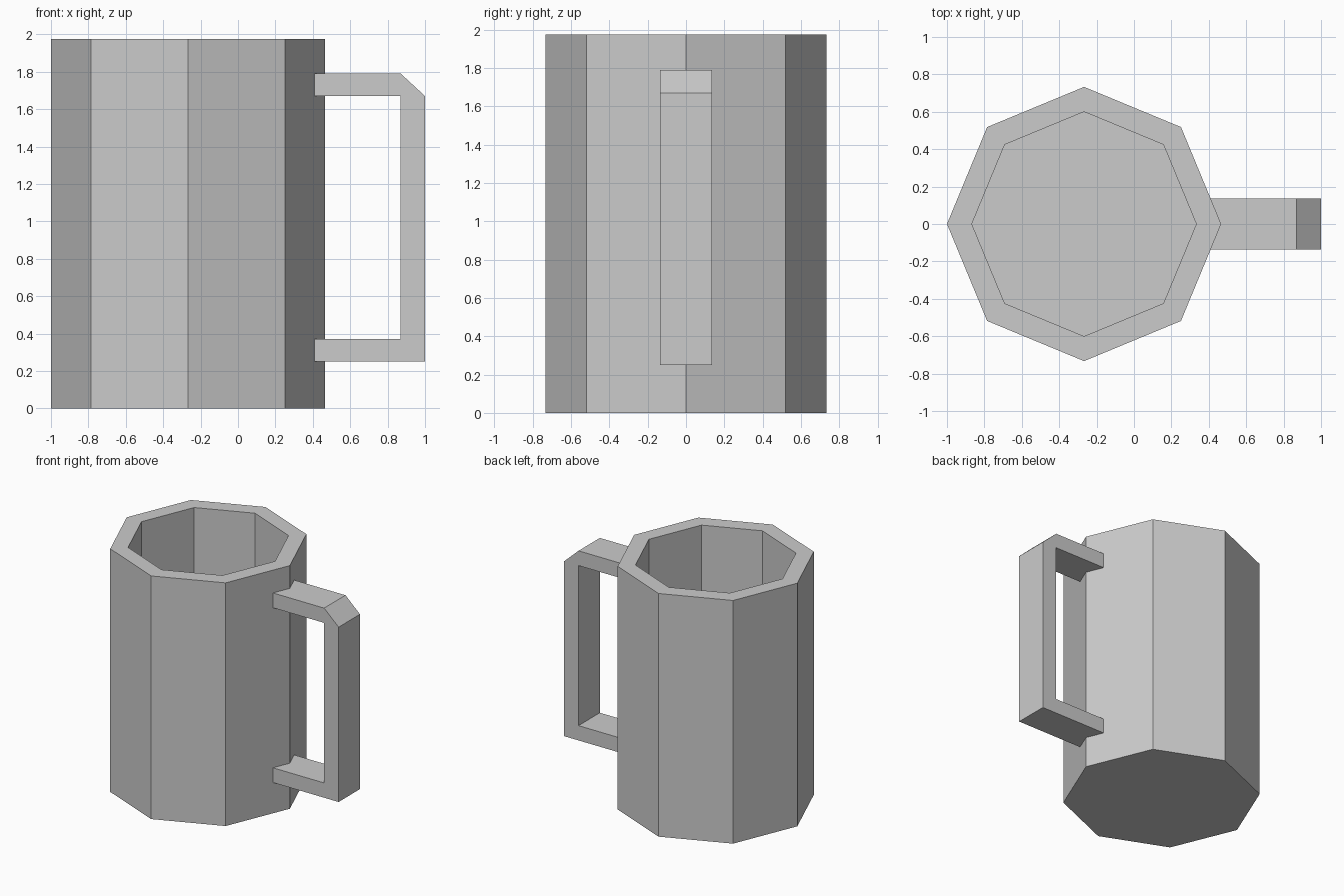
import bpy, bmesh
from math import cos, sin, pi

cube = bpy.data.objects.get("Cube")
if cube:
    bpy.data.objects.remove(cube, do_unlink=True)

# One plain grey for the whole mug
grey = bpy.data.materials.new("plain_grey")
grey.use_nodes = True
colour = (0.6, 0.6, 0.6, 1)
grey.diffuse_color = colour
grey.node_tree.nodes["Principled BSDF"].inputs["Base Color"].default_value = colour

SIDES, CENTRE_X, HEIGHT = 8, -0.267, 1.975
OUTER, INNER, FLOOR = 0.733, 0.60, 0.13


def finish(bm, name):
    bmesh.ops.recalc_face_normals(bm, faces=bm.faces)
    mesh = bpy.data.meshes.new(name)
    bm.to_mesh(mesh)
    bm.free()
    mesh.materials.append(grey)
    obj = bpy.data.objects.new(name, mesh)
    bpy.context.collection.objects.link(obj)
    return obj


def ring(bm, radius, z):
    angles = [2 * pi * i / SIDES for i in range(SIDES)]
    return [bm.verts.new((CENTRE_X + radius * cos(a), radius * sin(a), z)) for a in angles]


# Mug body: outer wall, rim, inner wall, closed at the base and inner floor
bm = bmesh.new()
rings = [ring(bm, r, z) for r, z in
         ((OUTER, 0), (OUTER, HEIGHT), (INNER, HEIGHT), (INNER, FLOOR))]
for low, high in zip(rings, rings[1:]):
    for i in range(SIDES):
        j = (i + 1) % SIDES
        bm.faces.new((low[i], low[j], high[j], high[i]))
bm.faces.new(rings[0])
bm.faces.new(rings[-1])
finish(bm, "mug_body")

# Handle: bracket profile with a bevelled top corner, ends sunk into the wall
profile = [(0.38, 0.25), (1.0, 0.25), (1.0, 1.67), (0.87, 1.79), (0.38, 1.79),
           (0.38, 1.67), (0.87, 1.67), (0.87, 0.37), (0.38, 0.37)]
HALF_WIDTH = 0.137
bm = bmesh.new()
side = bm.faces.new([bm.verts.new((x, -HALF_WIDTH, z)) for x, z in profile])
extruded = bmesh.ops.extrude_face_region(bm, geom=[side], use_keep_orig=True)
moved = [v for v in extruded["geom"] if isinstance(v, bmesh.types.BMVert)]
bmesh.ops.translate(bm, verts=moved, vec=(0, 2 * HALF_WIDTH, 0))
finish(bm, "mug_handle")
